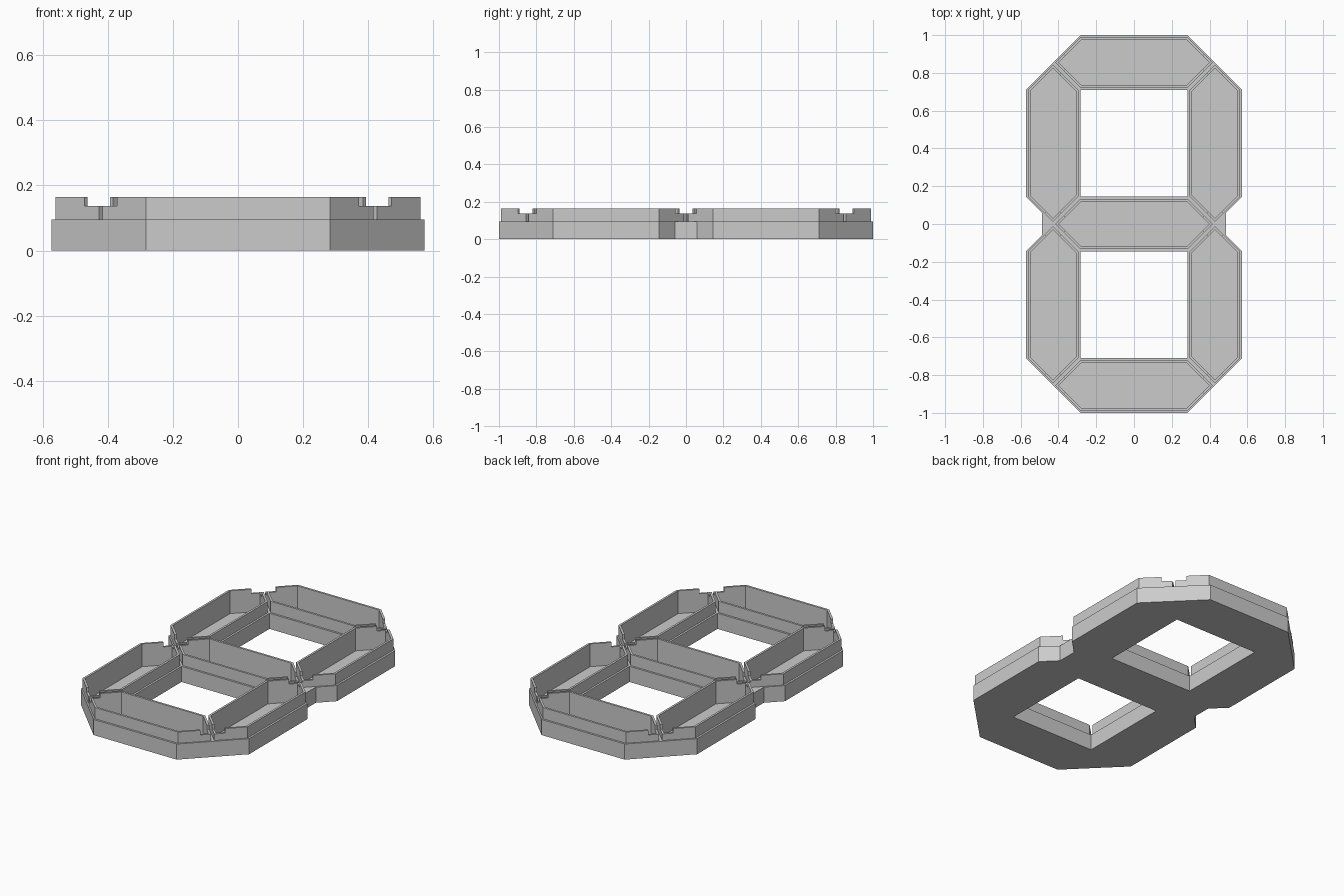
import bpy, bmesh, math

if "Cube" in bpy.data.objects:
    bpy.data.objects.remove(bpy.data.objects["Cube"])

JX, JY = 0.428, 0.855      # joint positions: x = +-JX, y = -JY, 0, JY
HALF = 0.145               # half width of a segment in the base
BASE_Z, TOP_Z, FLOOR_Z, NOTCH_Z = 0.096, 0.165, 0.025, 0.137
INSET, WALL = 0.012, 0.013

gray = bpy.data.materials.new("housing gray")
gray.diffuse_color = (0.6, 0.6, 0.6, 1)
gray.use_nodes = True
gray.node_tree.nodes["Principled BSDF"].inputs["Base Color"].default_value = gray.diffuse_color


def prism(name, points, z0, z1):
    """Extrude a counter-clockwise outline from z0 to z1."""
    bm = bmesh.new()
    bottom = bm.faces.new([bm.verts.new((x, y, z0)) for x, y in points])
    ret = bmesh.ops.extrude_face_region(bm, geom=[bottom], use_keep_orig=True)
    for v in [g for g in ret["geom"] if isinstance(g, bmesh.types.BMVert)]:
        v.co.z = z1
    bmesh.ops.recalc_face_normals(bm, faces=bm.faces)
    mesh = bpy.data.meshes.new(name)
    bm.to_mesh(mesh)
    bm.free()
    mesh.materials.append(gray)
    obj = bpy.data.objects.new(name, mesh)
    bpy.context.collection.objects.link(obj)
    return obj


def combine(target, tool, operation):
    """Apply a boolean and discard the tool."""
    mod = target.modifiers.new("cut", "BOOLEAN")
    mod.operation, mod.object, mod.solver = operation, tool, "EXACT"
    bpy.context.view_layer.objects.active = target
    bpy.ops.object.modifier_apply(modifier=mod.name)
    bpy.data.objects.remove(tool)


def segment(cx, cy, half_len, vertical, inset):
    """Pointed hexagon outline; inset moves every edge inward."""
    h = HALF - INSET - inset
    tip = half_len - INSET - inset * math.sqrt(2)
    pts = [(tip, 0), (tip - h, h), (h - tip, h), (-tip, 0), (h - tip, -h), (tip - h, -h)]
    if vertical:
        pts = [(-y, x) for x, y in pts]
    return [(cx + x, cy + y) for x, y in pts]


# Base plate outline: figure eight with chamfered corners and small side bridges
right = [(JX - HALF, -1), (JX + HALF, -JY + HALF), (JX + HALF, -HALF), (0.488, -0.06),
         (0.488, 0.06), (JX + HALF, HALF), (JX + HALF, JY - HALF), (JX - HALF, 1)]
housing = prism("display_housing", right + [(-x, -y) for x, y in right], 0, BASE_Z)

# Two square windows
w = JX - HALF
for s in (-1, 1):
    y0, y1 = sorted((s * HALF, s * (JY - HALF)))
    combine(housing, prism("window", [(-w, y0), (w, y0), (w, y1), (-w, y1)], -0.1, 0.3),
            "DIFFERENCE")

# Seven raised segments, then their hollow light wells
segments = [(0, y, JX, False) for y in (-JY, 0, JY)]
segments += [(x, y, JY / 2, True) for x in (-JX, JX) for y in (-JY / 2, JY / 2)]
for s in segments:
    combine(housing, prism("rim", segment(*s, 0), BASE_Z - 0.03, TOP_Z), "UNION")
for s in segments:
    combine(housing, prism("well", segment(*s, WALL), FLOOR_Z, 0.3), "DIFFERENCE")

# Diamond notches lower the rims around each joint
d = 0.07 * math.sqrt(2)
for x in (-JX, JX):
    for y in (-JY, 0, JY):
        combine(housing, prism("notch", [(x + d, y), (x, y + d), (x - d, y), (x, y - d)],
                               NOTCH_Z, 0.3), "DIFFERENCE")
